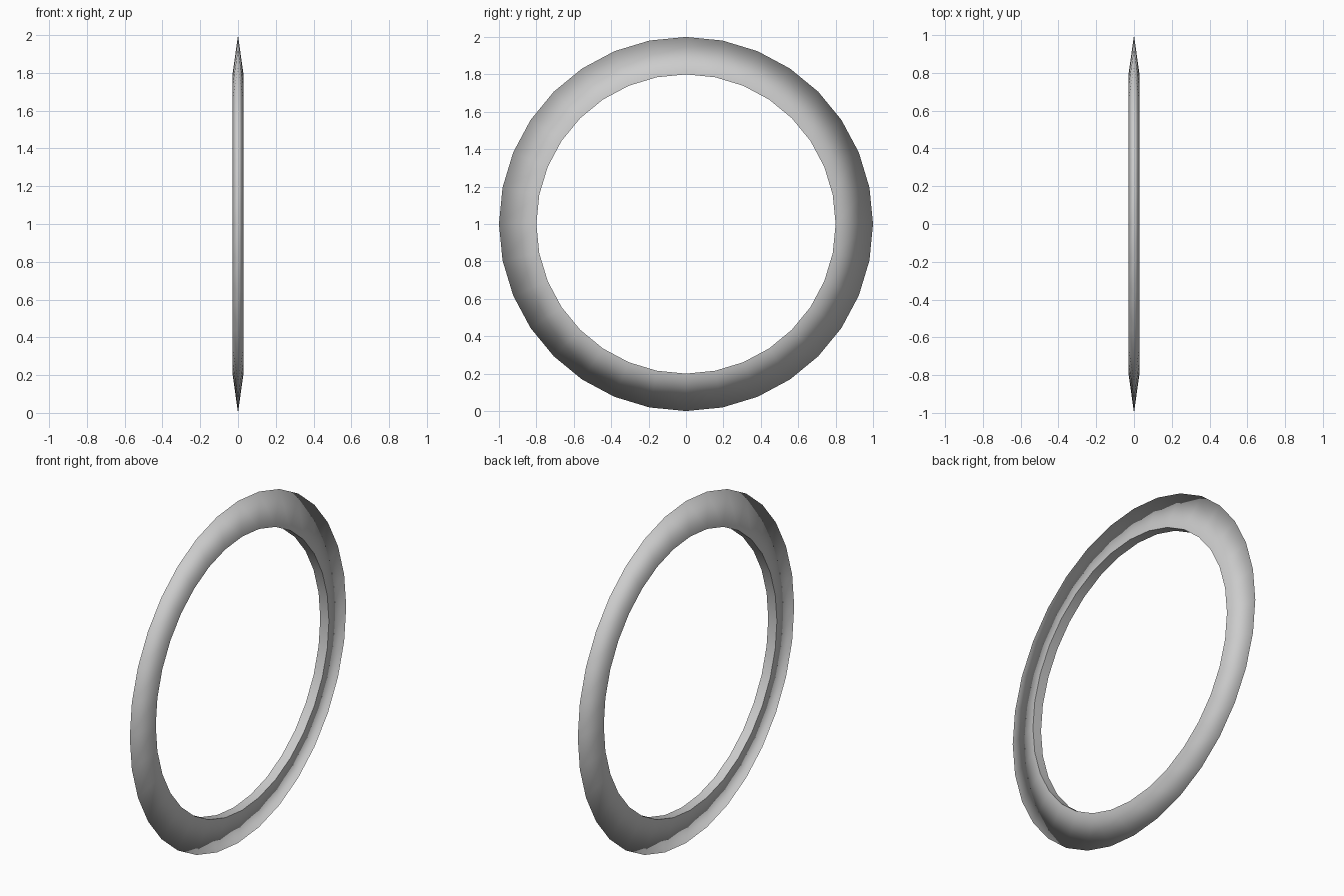
import bpy, bmesh
from math import sin, cos, pi

if "Cube" in bpy.data.objects:
    bpy.data.objects.remove(bpy.data.objects["Cube"])

SIDES = 32
# cross-section (x, radius): two inner corners and the knife-edge rim
PROFILE = [(-0.028, 0.8), (0.028, 0.8), (0.0, 1.0)]

# ring: sweep the triangular section round the x axis
bm = bmesh.new()
loops = []
for i in range(SIDES):
    a = 2 * pi * i / SIDES
    loops.append([bm.verts.new((x, r * cos(a), 1 + r * sin(a))) for x, r in PROFILE])
for i in range(SIDES):
    p, q = loops[i], loops[(i + 1) % SIDES]
    for k in range(3):
        m = (k + 1) % 3
        bm.faces.new((p[k], p[m], q[m], q[k])).smooth = True
    # crisp inner edges, soft outer rim
    for k in (0, 1):
        bm.edges.get((p[k], q[k])).smooth = False
bmesh.ops.recalc_face_normals(bm, faces=bm.faces)

mesh = bpy.data.meshes.new("ring")
bm.to_mesh(mesh)
bm.free()
ring = bpy.data.objects.new("ring", mesh)
bpy.context.collection.objects.link(ring)
